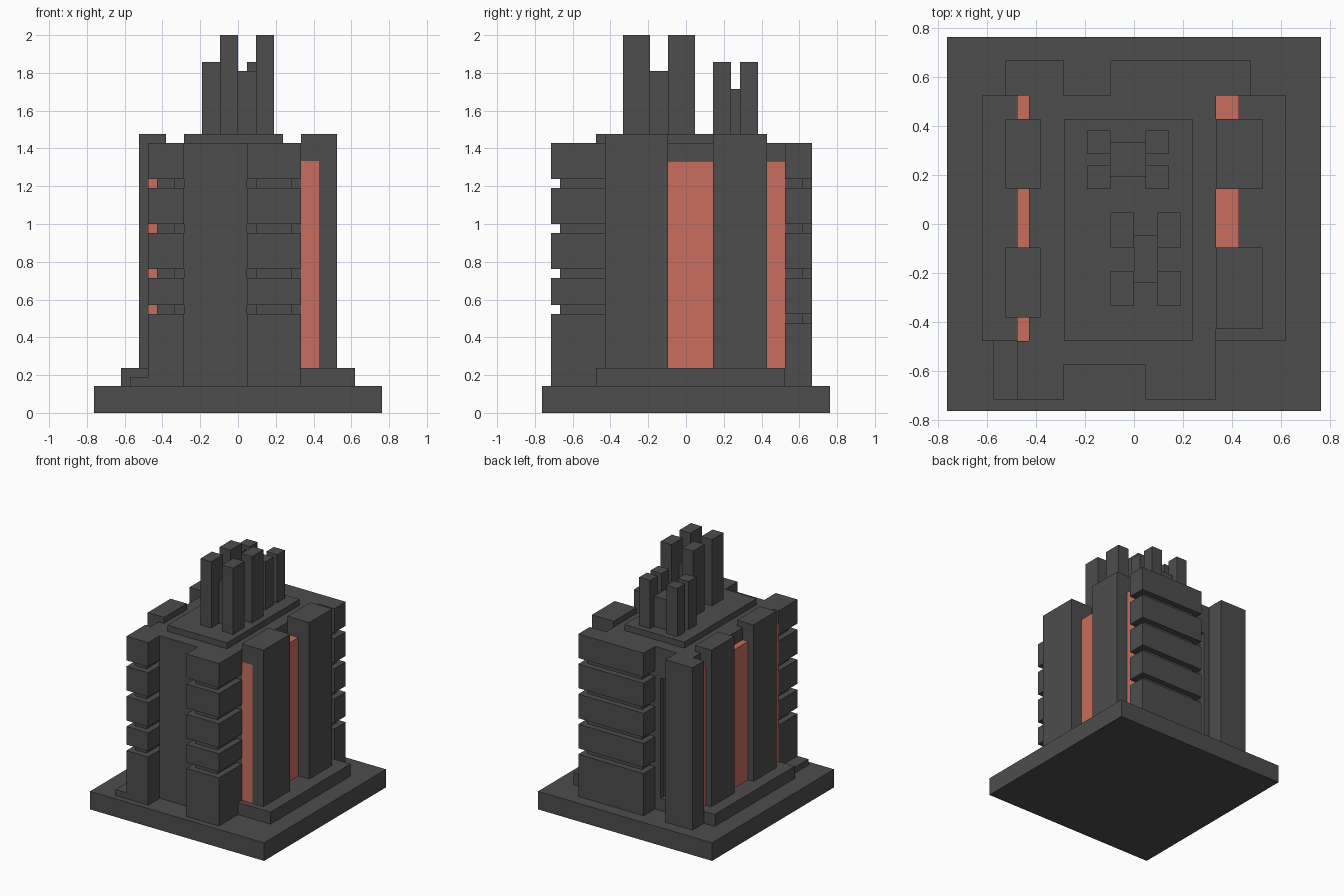
import bpy, bmesh

if "Cube" in bpy.data.objects:
    bpy.data.objects.remove(bpy.data.objects["Cube"])

U = 2 / 42  # the whole model sits on a 42-step height grid


def material(name, rgb):
    m = bpy.data.materials.new(name)
    m.diffuse_color = (*rgb, 1)
    m.use_nodes = True
    m.node_tree.nodes["Principled BSDF"].inputs["Base Color"].default_value = m.diffuse_color
    return m


DARK = material("charcoal", (0.074, 0.074, 0.074))
CORAL = material("coral", (0.58, 0.155, 0.108))


def boxes(name, items, mat=DARK):
    """One object from boxes given as (x0, x1, y0, y1, z0, z1) in grid steps."""
    bm = bmesh.new()
    for x0, x1, y0, y1, z0, z1 in items:
        cube = bmesh.ops.create_cube(bm, size=1)
        for v in cube["verts"]:
            v.co = ((x0 if v.co.x < 0 else x1) * U,
                    (y0 if v.co.y < 0 else y1) * U,
                    (z0 if v.co.z < 0 else z1) * U)
    me = bpy.data.meshes.new(name)
    bm.to_mesh(me)
    bm.free()
    me.materials.append(mat)
    ob = bpy.data.objects.new(name, me)
    bpy.context.collection.objects.link(ob)
    return ob


def stack(name, slab, core, first_top):
    """Tower of slabs separated by one-step grooves around a narrower core."""
    levels = [(3, first_top), (first_top + 1, 15), (16, 20), (21, 25), (26, 30)]
    boxes(name + "_slabs", [(*slab, *z) for z in levels])
    boxes(name + "_core", [(*core, top, top + 1) for _, top in levels[:-1]])


# Ground slab and plinths
boxes("ground_slab", [(-16, 16, -16, 16, 0, 3)])
boxes("plinth", [(-13, 13, -10, 11, 3, 5)])
boxes("corner_step", [(-12, -10, -15, -10, 3, 4)])

# Main body, with a recessed doorway in the back wall
boxes("main_body", [(-9, 7, -9, 10, 3, 30)])
boxes("front_bay", [(-6, 1, -12, -9, 3, 30)])
boxes("back_wall", [(-9, -5, 10, 11, 3, 30), (-3, 7, 10, 11, 3, 30),
                    (-5, -3, 10, 11, 3, 5), (-5, -3, 10, 11, 25, 30)])
boxes("roof_slab", [(-6, 5, -10, 9, 30, 31)])

# Grooved towers at front and back, plain tower at the back left
stack("front_left_tower", (-10, -6, -15, -10), (-9, -7, -14, -9), 11)
boxes("front_left_joint", [(-9, -6, -10, -9, 3, 30)])
stack("front_right_tower", (1, 7, -15, -9), (2, 6, -14, -9), 11)
stack("back_tower", (-2, 10, 11, 14), (-1, 9, 11, 13), 10)
boxes("back_left_tower", [(-11, -6, 11, 14, 3, 30)])

# Coral side walls and the piers in front of them
boxes("left_coral_wall", [(-10, -9, -10, 11, 5, 28)], CORAL)
boxes("right_coral_wall", [(7, 9, -9, 11, 5, 28)], CORAL)
boxes("left_piers", [(-11, -8, y0, y1, 5, 31) for y0, y1 in ((-8, -2), (3, 9))])
boxes("right_piers", [(7, 11, y0, y1, 5, 31) for y0, y1 in ((-9, -2), (3, 9))])

# Rooftop chimney clusters, four posts each around a lower block
boxes("front_chimneys", [(x, x + 2, y, y + 3, 31, 42) for x in (-2, 2) for y in (-7, -2)])
boxes("front_chimney_core", [(0, 2, -5, -1, 31, 38)])
boxes("back_chimneys", [(x, x + 2, y, y + 2, 31, 39) for x in (-4, 1) for y in (3, 6)])
boxes("back_chimney_core", [(-2, 1, 4, 7, 31, 36)])
